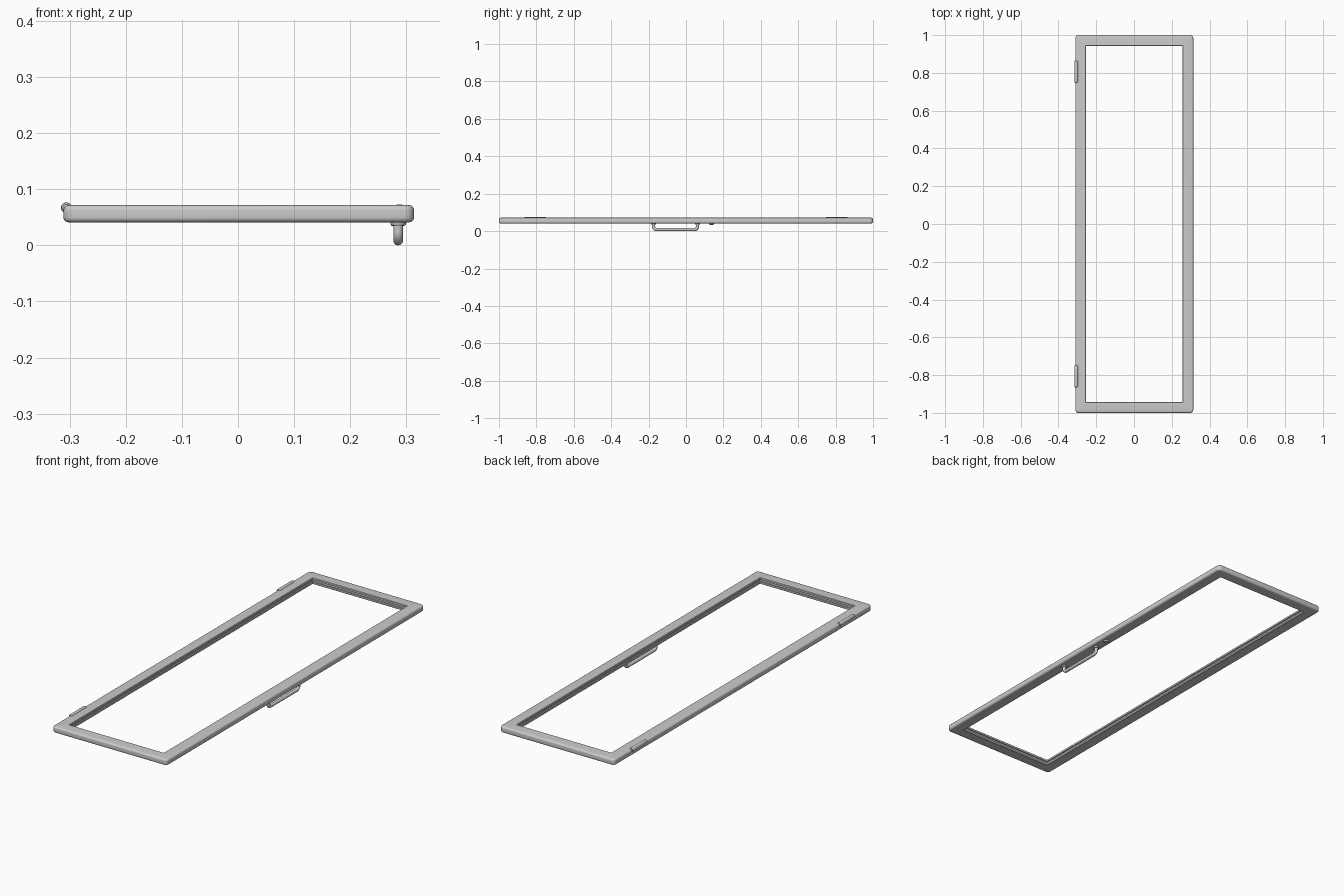
import bpy, bmesh, math
from mathutils import Matrix, Vector

if "Cube" in bpy.data.objects:
    bpy.data.objects.remove(bpy.data.objects["Cube"])

grey = bpy.data.materials.new("light_grey")
grey.diffuse_color = (0.6, 0.6, 0.6, 1)
grey.use_nodes = True
grey.node_tree.nodes["Principled BSDF"].inputs["Base Color"].default_value = grey.diffuse_color


def finish(name, bm, angle=35):
    bmesh.ops.remove_doubles(bm, verts=bm.verts, dist=1e-5)
    bmesh.ops.recalc_face_normals(bm, faces=bm.faces)
    me = bpy.data.meshes.new(name)
    bm.to_mesh(me)
    bm.free()
    me.materials.append(grey)
    ob = bpy.data.objects.new(name, me)
    bpy.context.collection.objects.link(ob)
    bpy.ops.object.select_all(action='DESELECT')
    ob.select_set(True)
    bpy.context.view_layer.objects.active = ob
    bpy.ops.object.shade_smooth_by_angle(angle=math.radians(angle))
    return ob


def skin(bm, loops, closed):
    """Join a list of equal-length vertex loops with quads."""
    n = len(loops[0])
    pairs = list(zip(loops, loops[1:])) + ([(loops[-1], loops[0])] if closed else [])
    for a, b in pairs:
        for i in range(n):
            j = (i + 1) % n
            bm.faces.new((a[i], a[j], b[j], b[i]))


def rounded_rect(cx, hx, hy, r, seg=6):
    pts = []
    for k, (sx, sy) in enumerate([(1, 1), (-1, 1), (-1, -1), (1, -1)]):
        for i in range(seg + 1):
            a = (k + i / seg) * math.pi / 2
            pts.append((cx + sx * (hx - r) + r * math.cos(a), sy * (hy - r) + r * math.sin(a)))
    return pts


def lathe(name, profile, axis, loc, seg=24):
    """Turned part: profile of (radius, height) along the given axis."""
    bm = bmesh.new()
    rot = Vector(axis).to_track_quat('Z', 'Y').to_matrix().to_4x4()
    loops = [[bm.verts.new((r * math.cos(2 * math.pi * i / seg), r * math.sin(2 * math.pi * i / seg), h))
              for i in range(seg)] for r, h in profile]
    skin(bm, loops, False)
    bm.faces.new(loops[0])
    bm.faces.new(loops[-1])
    bm.transform(Matrix.Translation(loc) @ rot)
    return finish(name, bm)


# Door frame: one moulded profile (inset, z) swept round a rounded rectangle
Z0, Z1, W, R = 0.041, 0.0715, 0.0565, 0.009
profile = []
for i in range(6):
    a = i / 5 * math.pi / 2
    profile.append((R - R * math.sin(a), Z0 + R - R * math.cos(a)))
for i in range(6):
    a = i / 5 * math.pi / 2
    profile.append((R - R * math.cos(a), Z1 - R + R * math.sin(a)))
profile += [(W - 0.002, Z1), (W, Z1 - 0.002), (W, 0.061), (W - 0.006, 0.061),
            (W - 0.006, 0.051), (W, 0.051), (W, Z0 + 0.002), (W - 0.002, Z0)]
bm = bmesh.new()
loops = []
for d, z in profile:
    pts = rounded_rect(0.0015, 0.3125 - d, 1.0 - d, max(0.018 - d, 0.0005))
    loops.append([bm.verts.new((x, y, z)) for x, y in pts])
skin(bm, loops, True)
finish("door_frame", bm)

# Hinge barrels on the left edge
for side, label in ((1, "back"), (-1, "front")):
    lathe(label + "_hinge", [(0.006, -0.059), (0.0085, -0.057), (0.0095, -0.053),
                             (0.0095, 0.053), (0.0085, 0.057), (0.006, 0.059)],
          (0, 1, 0), (-0.306, side * 0.806, 0.067))

# Bar handle: round tube bent down, along and up again
HX, YC, HALF, TR, BR = 0.2855, -0.056, 0.1175, 0.0085, 0.016
path = [(-HALF, Z0 + 0.002, -math.pi / 2)]
for k, (cy, start) in enumerate([(-HALF + BR, math.pi), (HALF - BR, 1.5 * math.pi)]):
    for i in range(9):
        a = start + i / 8 * math.pi / 2
        path.append((cy + BR * math.cos(a), TR + BR + BR * math.sin(a), a + math.pi / 2))
path.append((HALF, Z0 + 0.002, math.pi / 2))
bm = bmesh.new()
loops = []
for y, z, t in path:
    ring = []
    for i in range(20):
        a = 2 * math.pi * i / 20
        n = TR * math.sin(a)
        ring.append(bm.verts.new((HX + TR * math.cos(a), YC + y - n * math.sin(t), z + n * math.cos(t))))
    loops.append(ring)
skin(bm, loops, False)
bm.faces.new(loops[0])
bm.faces.new(loops[-1])
finish("handle", bm)

# Collars where the handle meets the frame
for s in (-1, 1):
    lathe("handle_collar", [(0.0135, 0.001), (0.0135, -0.003), (0.0115, -0.006), (0.008, -0.006)],
          (0, 0, 1), (HX, YC + s * HALF, Z0))

# Lock button beside the handle, and small pin on the front right corner
lathe("lock_button", [(0.014, 0.001), (0.014, -0.003), (0.012, -0.006), (0.006, -0.0075)],
      (0, 0, 1), (HX, 0.136, Z0))
lathe("corner_pin", [(0.006, -0.002), (0.006, 0.0005), (0.005, 0.001)],
      (0, 0, 1), (0.288, -0.972, Z1))
